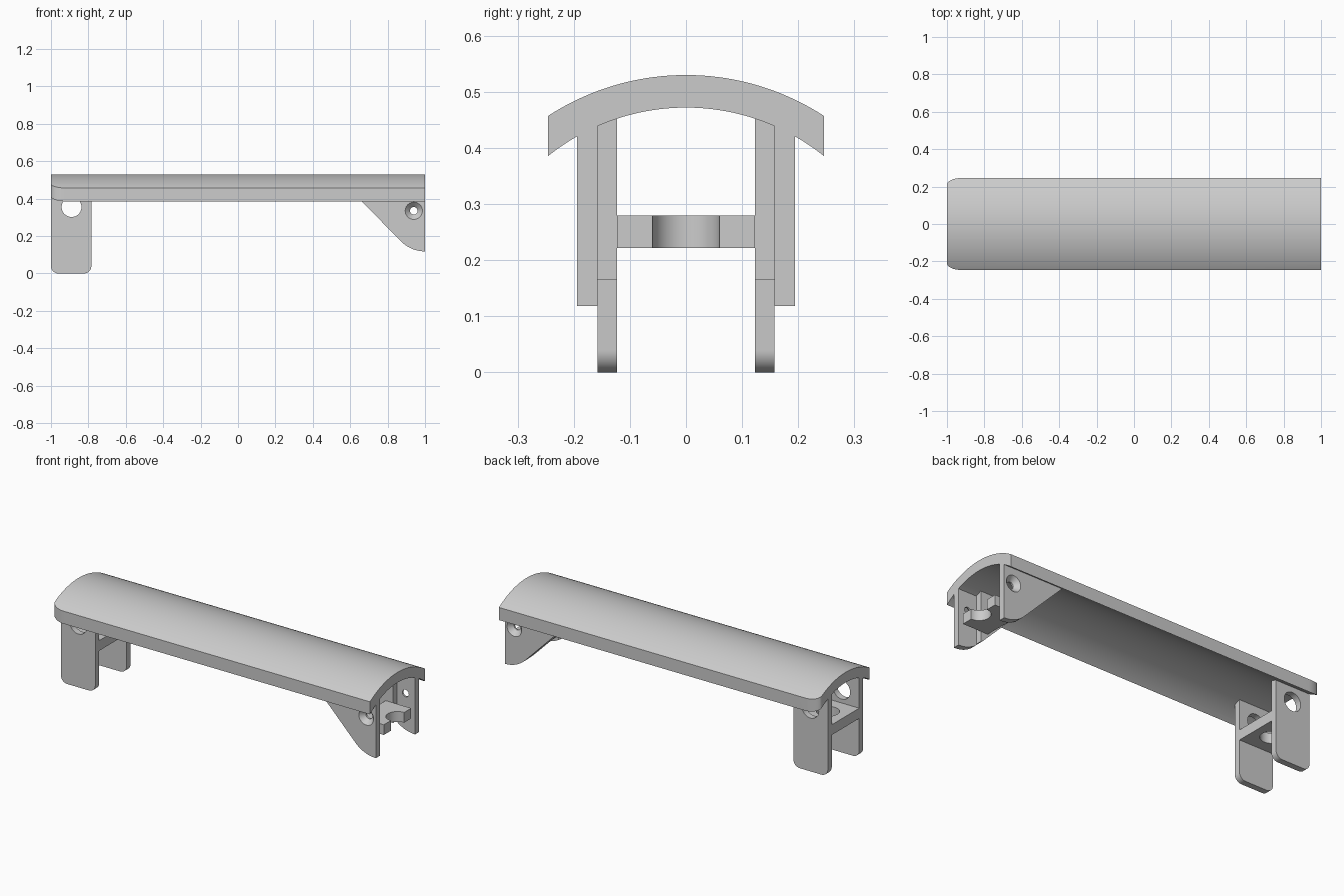
import bpy, bmesh
from math import sin, cos, pi, asin
from mathutils import Vector

cube = bpy.data.objects.get("Cube")
if cube:
    bpy.data.objects.remove(cube, do_unlink=True)

grey = bpy.data.materials.new("plain grey")
grey.use_nodes = True
grey.diffuse_color = (0.6, 0.6, 0.6, 1)
grey.node_tree.nodes["Principled BSDF"].inputs["Base Color"].default_value = (0.6, 0.6, 0.6, 1)


def arc(cx, cy, r, a0, a1, n=12):
    """Points on an arc, angles in degrees."""
    return [(cx + r * cos((a0 + (a1 - a0) * i / n) * pi / 180),
             cy + r * sin((a0 + (a1 - a0) * i / n) * pi / 180)) for i in range(n + 1)]


def prism(name, outline, axis, lo, hi):
    """Extrude a closed 2D outline between lo and hi along an axis."""
    place = {"x": lambda a, b, t: Vector((t, a, b)),
             "y": lambda a, b, t: Vector((a, t, b)),
             "z": lambda a, b, t: Vector((a, b, t))}[axis]
    bm = bmesh.new()
    face = bm.faces.new([bm.verts.new(place(a, b, lo)) for a, b in outline])
    ext = bmesh.ops.extrude_face_region(bm, geom=[face])
    verts = [v for v in ext["geom"] if isinstance(v, bmesh.types.BMVert)]
    bmesh.ops.translate(bm, verts=verts, vec=place(0, 0, hi - lo))
    bmesh.ops.recalc_face_normals(bm, faces=bm.faces)
    mesh = bpy.data.meshes.new(name)
    bm.to_mesh(mesh)
    bm.free()
    obj = bpy.data.objects.new(name, mesh)
    bpy.context.collection.objects.link(obj)
    mesh.materials.append(grey)
    return obj


def activate(obj):
    bpy.ops.object.select_all(action="DESELECT")
    obj.select_set(True)
    bpy.context.view_layer.objects.active = obj


def cut(obj, cutter, operation="DIFFERENCE"):
    activate(obj)
    mod = obj.modifiers.new("cut", "BOOLEAN")
    mod.operation, mod.object, mod.solver = operation, cutter, "EXACT"
    bpy.ops.object.modifier_apply(modifier=mod.name)
    bpy.data.objects.remove(cutter, do_unlink=True)


def smooth(obj):
    activate(obj)
    bpy.ops.object.shade_smooth_by_angle(angle=pi / 6)


def disc(cx, cy, r):
    return arc(cx, cy, r, 0, 360, 48)[:-1]


# Curved canopy, trimmed to a plan with rounded corners at the left-hand end
WIDTH, OUTER, INNER, CENTRE = 0.246, 0.451, 0.393, 0.079
spread = [asin(0.27 / r) * 180 / pi for r in (OUTER, INNER)]
section = (arc(0, CENTRE, OUTER, 90 - spread[0], 90 + spread[0], 40)
           + arc(0, CENTRE, INNER, 90 + spread[1], 90 - spread[1], 40))
canopy = prism("canopy", section, "x", -1.1, 1)
plan = [(1.1, -WIDTH), (1.1, WIDTH)]
corner = [(-0.92 + 0.08 * cos(a * pi / 20), 0.21 + 0.036 * sin(a * pi / 20)) for a in range(10, 21)]
plan += corner + [(x, -y) for x, y in reversed(corner)]
cut(canopy, prism("plan_cutter", plan, "z", -1, 1), "INTERSECT")
smooth(canopy)

# Shared outlines for the end supports
leg_shape = ([(-0.784, 0.458), (-1, 0.458)] + arc(-0.96, 0.04, 0.04, 180, 270)
             + arc(-0.824, 0.04, 0.04, 270, 360))
toe = arc(1, 0.298, 0.18, 225, 270)
fin_shape = [(1, 0.458), (0.59, 0.458)] + toe
pad_shape = [(0.885, 0.458), (0.59, 0.458), (0.873, 0.171), (0.885, 0.165)]

for side, s in (("front", -1), ("back", 1)):
    # Long legs with a round hole
    leg = prism(side + "_leg", leg_shape, "y", s * 0.123, s * 0.158)
    cut(leg, prism("hole_cutter", disc(-0.89, 0.355, 0.053), "y", s * 0.1, s * 0.2))
    smooth(leg)

    # Angled fins with a countersunk screw hole
    fin = prism(side + "_fin", fin_shape, "y", s * 0.158, s * 0.194)
    cut(fin, prism("screw_cutter", disc(0.94, 0.335, 0.02), "y", s * 0.14, s * 0.21))
    sink = prism("sink_cutter", disc(0.94, 0.335, 0.02), "y", s * 0.168, s * 0.195)
    for v in sink.data.vertices:
        if abs(v.co.y) > 0.18:
            v.co.x = 0.94 + (v.co.x - 0.94) * 2.35
            v.co.z = 0.335 + (v.co.z - 0.335) * 2.35
    cut(fin, sink)
    smooth(fin)

    # Thickening on the inner face of each fin
    smooth(prism(side + "_fin_pad", pad_shape, "y", s * 0.123, s * 0.158))

# Cross plate between the legs, with a vertical hole
leg_bridge = prism("leg_bridge", [(-1, -0.123), (-0.784, -0.123), (-0.784, 0.123), (-1, 0.123)],
                   "z", 0.222, 0.28)
cut(leg_bridge, prism("bore_cutter", disc(-0.89, 0, 0.06), "z", 0.1, 0.4))
smooth(leg_bridge)

# Cross plate between the fins, with a half-round notch in its open edge
notch = arc(1, 0, 0.06, 270, 90, 24)
fin_bridge = prism("fin_bridge", [(0.84, 0.123), (0.84, -0.123), (1, -0.123)] + notch + [(1, 0.123)],
                   "z", 0.222, 0.28)
smooth(fin_bridge)
